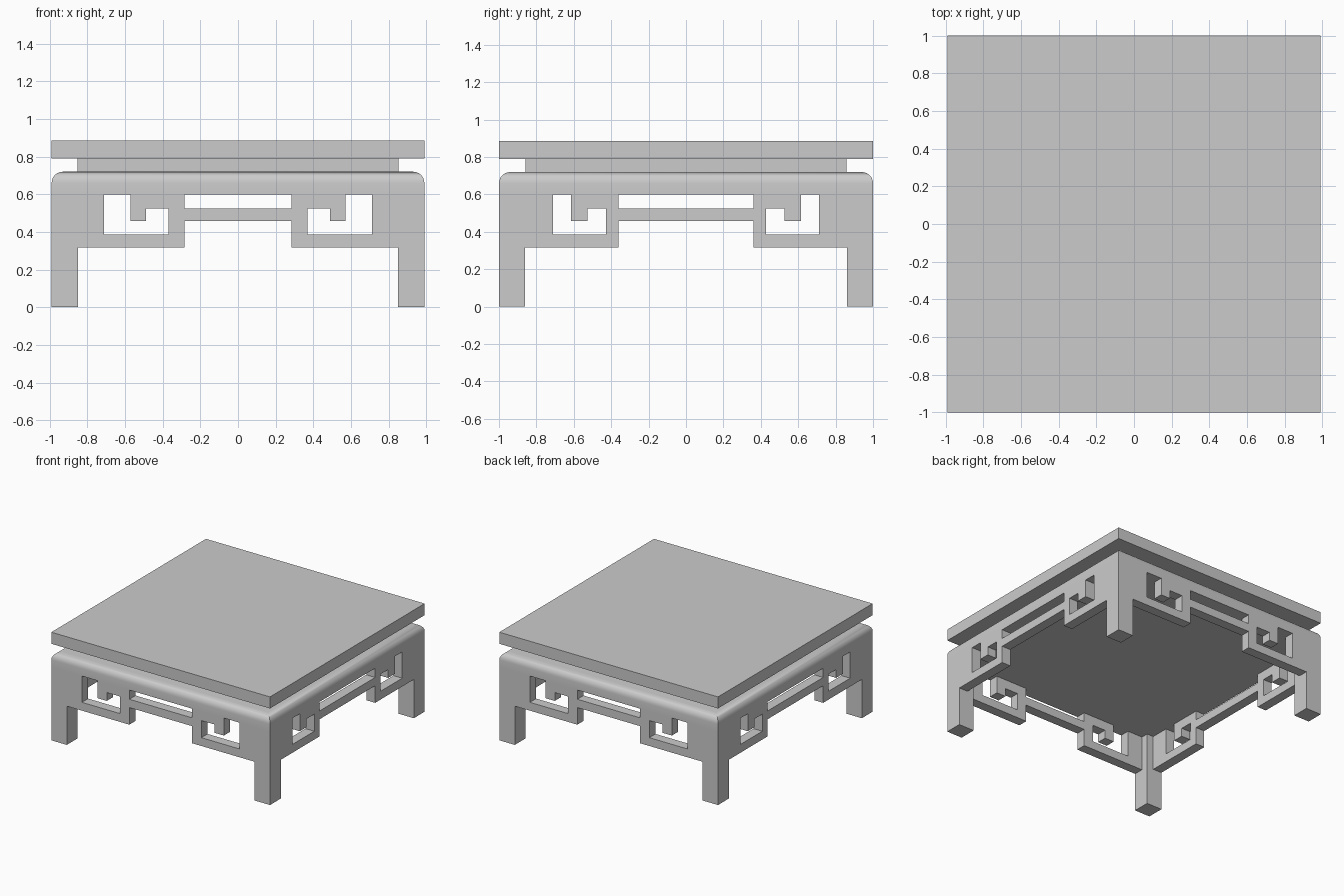
import bpy, bmesh
from mathutils import Vector

if "Cube" in bpy.data.objects:
    bpy.data.objects.remove(bpy.data.objects["Cube"])

HX, HY = 0.99, 1.0            # half width and half depth
LEG = 0.14                    # leg thickness
T = 0.08                      # fretwork thickness
Z_APRON, Z_WAIST, Z_TOP, Z_END = 0.60, 0.72, 0.79, 0.885


def finish(name, bm):
    bmesh.ops.recalc_face_normals(bm, faces=bm.faces)
    me = bpy.data.meshes.new(name)
    bm.to_mesh(me)
    bm.free()
    ob = bpy.data.objects.new(name, me)
    bpy.context.collection.objects.link(ob)
    return ob


def box(name, lo, hi, round_top=0):
    lo, hi = Vector(lo), Vector(hi)
    bm = bmesh.new()
    bmesh.ops.create_cube(bm, size=1)
    for v in bm.verts:
        v.co = (lo + hi) / 2 + v.co * (hi - lo)
    if round_top:
        edges = [e for e in bm.edges if all(v.co.z > hi.z - 1e-4 for v in e.verts)]
        bmesh.ops.bevel(bm, geom=edges, offset=round_top, segments=6,
                        profile=0.5, affect='EDGES')
    return finish(name, bm)


def fret(name, marks, place, depth):
    """Key-pattern panel: half outline mirrored about u = 0, then extruded."""
    leg, win, hook_a, hook_b, post_a, post_b = marks
    half = [(post_b, .457), (post_b, .317), (leg, .317), (leg, Z_APRON),
            (win, Z_APRON), (win, .385), (post_a, .385), (post_a, .525),
            (hook_b, .525), (hook_b, .457), (hook_a, .457), (hook_a, Z_APRON),
            (post_b, Z_APRON), (post_b, .525)]
    outline = half + [(-u, z) for u, z in reversed(half)]
    bm = bmesh.new()
    face = bm.faces.new([bm.verts.new(place(u, z)) for u, z in outline])
    geom = bmesh.ops.extrude_face_region(bm, geom=[face])['geom']
    bmesh.ops.translate(bm, vec=depth,
                        verts=[g for g in geom if isinstance(g, bmesh.types.BMVert)])
    return finish(name, bm)


# Top board, recessed waist and rounded apron slab
box("top_board", (-HX, -HY, Z_TOP), (HX, HY, Z_END))
box("waist", (-0.853, -0.857, Z_WAIST), (0.853, 0.857, Z_TOP))
apron = box("apron", (-HX, -HY, Z_APRON), (HX, HY, Z_WAIST), round_top=0.06)
bpy.context.view_layer.objects.active = apron
apron.select_set(True)
bpy.ops.object.shade_smooth_by_angle(angle=0.6)
apron.select_set(False)

# Four square legs
for sx, nx in ((-1, "left"), (1, "right")):
    for sy, ny in ((-1, "front"), (1, "back")):
        x0, x1 = sorted((sx * HX, sx * (HX - LEG)))
        y0, y1 = sorted((sy * HY, sy * (HY - LEG)))
        box(f"{ny}_{nx}_leg", (x0, y0, 0), (x1, y1, Z_APRON))

# Fretwork panels: leg, window edge, hook outer/inner, post outer/inner
FRONT = (HX - LEG, .713, .572, .488, .368, .284)
SIDE = (HY - LEG, .71, .615, .527, .427, .36)
for s, nf, ns in ((-1, "front", "left"), (1, "back", "right")):
    fret(f"{nf}_fretwork", FRONT, lambda u, z: (u, s * HY, z), (0, -s * T, 0))
    fret(f"{ns}_fretwork", SIDE, lambda u, z: (s * HX, u, z), (-s * T, 0, 0))
